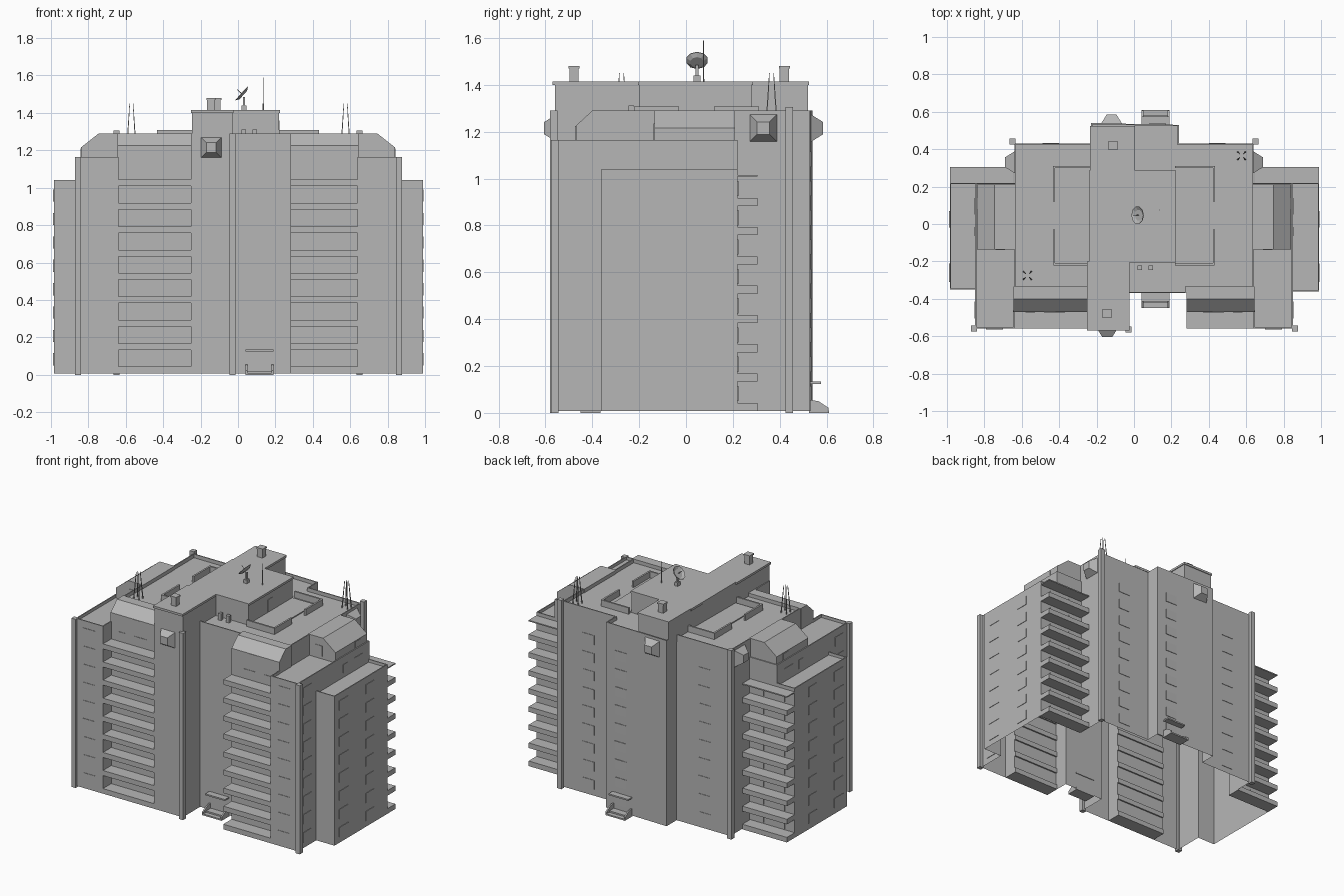
import bpy, bmesh
from math import radians
from mathutils import Vector, Matrix

cube = bpy.data.objects.get("Cube")
if cube:
    bpy.data.objects.remove(cube, do_unlink=True)

grey = bpy.data.materials.new("concrete_grey")
grey.use_nodes = True
grey.diffuse_color = (0.47, 0.47, 0.47, 1)
grey.node_tree.nodes["Principled BSDF"].inputs["Base Color"].default_value = grey.diffuse_color


def finish(bm, name):
    mesh = bpy.data.meshes.new(name)
    bm.to_mesh(mesh)
    bm.free()
    mesh.materials.append(grey)
    obj = bpy.data.objects.new(name, mesh)
    bpy.context.collection.objects.link(obj)
    return obj


def boxes(name, spans):
    """One object from several (x0, x1, y0, y1, z0, z1) boxes."""
    bm = bmesh.new()
    for x0, x1, y0, y1, z0, z1 in spans:
        lo, hi = Vector((x0, y0, z0)), Vector((x1, y1, z1))
        bmesh.ops.create_cube(bm, size=1, matrix=Matrix.Translation((lo + hi) / 2)
                              @ Matrix.Diagonal((*(hi - lo), 1)))
    return finish(bm, name)


def shell(name, outline, z0, z1, sunk=0.0, rim=0.01):
    """Open-bottomed walls on a plan outline, with a roof sunk behind a parapet."""
    bm = bmesh.new()
    low = [bm.verts.new((x, y, z0)) for x, y in outline]
    top = [bm.verts.new((x, y, z1)) for x, y in outline]
    for i in range(len(low)):
        j = (i + 1) % len(low)
        bm.faces.new((low[i], low[j], top[j], top[i]))
    roof = bm.faces.new(top)
    bm.normal_update()
    if sunk:
        bmesh.ops.inset_region(bm, faces=[roof], thickness=rim)
        floor = bmesh.ops.extrude_face_region(bm, geom=[roof])["geom"]
        bmesh.ops.translate(bm, vec=(0, 0, -sunk),
                            verts=[v for v in floor if isinstance(v, bmesh.types.BMVert)])
        if roof.is_valid:
            bm.faces.remove(roof)
    return finish(bm, name)


def prism(name, points, push):
    """Closed solid from a flat outline pushed along a vector."""
    bm = bmesh.new()
    face = bm.faces.new([bm.verts.new(p) for p in points])
    new = bmesh.ops.extrude_face_region(bm, geom=[face])["geom"]
    bmesh.ops.translate(bm, vec=push, verts=[v for v in new if isinstance(v, bmesh.types.BMVert)])
    bmesh.ops.recalc_face_normals(bm, faces=bm.faces[:])
    return finish(bm, name)


STOREY = 0.125
T = 0.003  # thickness of window plates

# Walls: stacked plans, narrower towards the top
front = [(-.64, -.56), (-.64, -.47), (-.25, -.47), (-.25, -.56), (-.03, -.56), (-.03, -.37),
         (.28, -.37), (.28, -.47), (.64, -.47), (.64, -.56), (.85, -.56)]
back = [(.64, .22), (.64, .43), (.24, .43), (.24, .53), (-.23, .54), (-.23, .43), (-.64, .43), (-.64, .22)]
wing_r = [(.85, -.36), (.99, -.36), (.99, .22)]
wing_l = [(-.985, .22), (-.985, -.35), (-.85, -.35)]
shell("lower_walls", front + wing_r + back + wing_l + [(-.85, -.56)], 0.008, 1.04, 0.02)
shell("middle_walls", front + [(.85, .22)] + back + [(-.85, .22), (-.85, -.56)], 1.0, 1.165, 0.02)
core = [(-.64, -.34), (-.25, -.34), (-.25, -.56), (-.03, -.56), (-.03, -.37), (.28, -.37),
        (.28, -.34), (.64, -.34)]
shell("upper_walls", core + back[1:-1], 1.12, 1.29, 0.025)

# Lift house on the roof with an overhanging cap
house = [(-.245, -.56), (-.03, -.56), (-.03, -.2), (.22, -.2), (.22, .28), (0, .28), (0, .52), (-.23, .52)]
shell("lift_house", house, 1.24, 1.4)
boxes("lift_house_cap", [(-.25, -.025, -.57, -.2, 1.4, 1.415), (-.24, .225, -.205, .285, 1.4, 1.415),
                         (-.235, .005, .28, .525, 1.4, 1.415)])

# Top flats with sloped eaves, front and side
for side, inner in ((1, .28), (-1, .25)):
    prism("front_top_flat", [(side * inner, y, z) for y, z in
          ((-.335, 1.14), (-.47, 1.14), (-.47, 1.225), (-.4, 1.29), (-.335, 1.29))],
          (side * (.645 - inner), 0, 0))
    prism("side_top_flat", [(side * x, -.135, z) for x, z in
          ((.63, 1.14), (.84, 1.14), (.84, 1.215), (.745, 1.29), (.63, 1.29))], (0, .345, 0))

# Balconies
slabs = []
for k in range(9):
    z = 0.008 + k * STOREY
    slabs += [(-.64, -.25, -.56, -.46, z, z + .035), (.28, .64, -.56, -.46, z, z + .035)]
    h = .035 if k < 8 else .008
    slabs += [(.645, .99, .21, .305, z, z + h), (-.985, -.645, .21, .305, z, z + h)]
boxes("balconies", slabs)

# Windows and doors as thin plates
plates = []
for k in range(9):
    z0, z1 = .05 + k * STOREY, .115 + k * STOREY
    for s in (1, -1):
        x = sorted((s * .7, s * .79))
        plates.append((*x, -.56 - T, -.56, z0, z1))
        for a, b in ((.53, .58), (.37, .46)):
            plates.append((*sorted((s * a, s * b)), -.47 - T, -.47, z0 - .005, z1 - .005))
        plates.append((*sorted((s * .4, s * .49)), .43, .43 + T, z0, z1))
        for a, b in ((.7, .75), (.82, .91)):
            if k < 8:
                plates.append((*sorted((s * a, s * b)), .22, .22 + T, z0, z1))
        plates.append((*sorted((s * .85, s * (.85 + T))), -.505, -.415, z0, z1))
        edge = .99 if s > 0 else .985
        for a, b in ((-.31, -.21), (-.02, .07)):
            if k < 8:
                plates.append((*sorted((s * edge, s * (edge + T))), a, b, z0, z1))
    plates.append((.08, .17, .52, .533 + T, z0, z1))
for s in (1, -1):
    plates.append((*sorted((s * .42, s * .48)), -.47 - T, -.47, 1.165, 1.225))
    plates.append((*sorted((s * .69, s * .74)), -.135 - T, -.135, 1.165, 1.235))
    plates.append((*sorted((s * .84, s * (.84 + T))), .08, .14, 1.165, 1.21))
    for a, b in ((-.065, -.015), (.05, .14)):
        plates.append((*sorted((s * .85, s * (.85 + T))), a, b, 1.05, 1.11))
plates.append((.222 - T, .222, .01, .065, 1.28, 1.36))
boxes("windows_and_doors", plates)

# Corner columns
boxes("corner_columns", [(x - .016, x + .016, y - .016, y + .016, 0, z) for x, y, z in
      ((-.855, -.56, 1.165), (.86, -.56, 1.165), (-.03, -.564, 1.29), (.65, .44, 1.305), (-.65, .44, 1.305))])


# Tapered bay hoods high on the walls
def hood(where, normal):
    bm = bmesh.new()
    bmesh.ops.create_cone(bm, cap_ends=True, segments=4, radius1=.081, radius2=.037, depth=.05,
                          matrix=Matrix.Rotation(radians(45), 4, 'Z'))
    turn = Vector(normal).to_track_quat('Z', 'Y').to_matrix().to_4x4()
    bm.transform(Matrix.Translation(where) @ turn)
    finish(bm, "bay_hood")


hood((-.143, -.58, 1.215), (0, -1, 0))
hood((-.12, .56, 1.215), (0, 1, 0))
hood((.665, .33, 1.215), (1, 0, 0))
hood((-.665, .33, 1.215), (-1, 0, 0))

# Low bracket walls and decks on the roof
low = []
for s, inner in ((1, .22), (-1, .23)):
    for y in (.305, -.215):
        low.append((*sorted((s * inner, s * .43)), y - .006, y + .006, 1.26, 1.308))
    for a, b in ((.12, .31), (-.22, -.03)):
        low.append((*sorted((s * .422, s * .434)), a, b, 1.26, 1.308))
    low.append((*sorted((s * inner, s * .39)), -.2, .28, 1.26, 1.272))
low += [(x - .012, x + .012, -.245, -.222, 1.26, 1.312) for x in (.03, .09)]
boxes("roof_walls", low)

# Chimneys
for x, y in ((-.145, -.478), (-.113, .42)):
    boxes("chimney", [(x - .02, x + .02, y - .02, y + .02, 1.41, 1.47),
                      (x - .024, x + .024, y - .024, y + .024, 1.47, 1.48)])

# Entrances: steps between cheek walls below a canopy
for s, wall in ((-1, .37), (1, .53)):
    def y_span(a, b):
        return sorted((s * (wall + a), s * (wall + b)))
    boxes("entrance", [(.04, .19, *y_span(-.005, .08), 0, .01), (.04, .19, *y_span(-.005, .05), .01, .02),
                       (.04, .19, *y_span(-.005, .045), .124, .134)])
    for x in (.04, .18):
        prism("entrance_cheek", [(x, s * (wall + d), z) for d, z in
              ((0, 0), (.078, 0), (.078, .022), (.035, .05), (0, .055))], (.01, 0, 0))


# Masts and aerials
def rod(name, a, b, r):
    a, b = Vector(a), Vector(b)
    bm = bmesh.new()
    bmesh.ops.create_cone(bm, cap_ends=True, segments=4, radius1=r, radius2=r * .5, depth=(b - a).length)
    turn = (b - a).to_track_quat('Z', 'Y').to_matrix().to_4x4()
    bm.transform(Matrix.Translation((a + b) / 2) @ turn)
    finish(bm, name)


rod("roof_mast", (.135, .075, 1.41), (.135, .075, 1.59), .003)
for x, y in ((-.57, -.275), (.575, .365)):
    for dx in (-1, 1):
        for dy in (-1, 1):
            rod("aerial", (x + dx * .021, y + dy * .021, 1.26), (x + dx * .009, y + dy * .009, 1.45), .004)

# Dish tilted on a short stand
boxes("dish_stand", [(.02, .045, .032, .062, 1.41, 1.44), (.026, .038, .04, .054, 1.44, 1.485)])
bm = bmesh.new()
rings = [[bm.verts.new(Matrix.Rotation(radians(36 * i), 3, 'Z') @ Vector((r, 0, z))) for i in range(10)]
         for r, z in ((.048, .012), (.03, .003), (.03, -.002), (.048, .009))]
for a, b in zip(rings, rings[1:] + rings[:1]):
    for i in range(10):
        if a is not rings[1]:
            bm.faces.new((a[i], a[i - 1], b[i - 1], b[i]))
bm.faces.new(rings[1])
bm.faces.new(rings[2][::-1])
bmesh.ops.recalc_face_normals(bm, faces=bm.faces[:])
bm.transform(Matrix.Translation((.027, .047, 1.497)) @ Matrix.Rotation(radians(-48), 4, 'Y'))
finish(bm, "dish")
rod("dish_feed", (.027, .047, 1.497), (-.005, .047, 1.525), .003)
